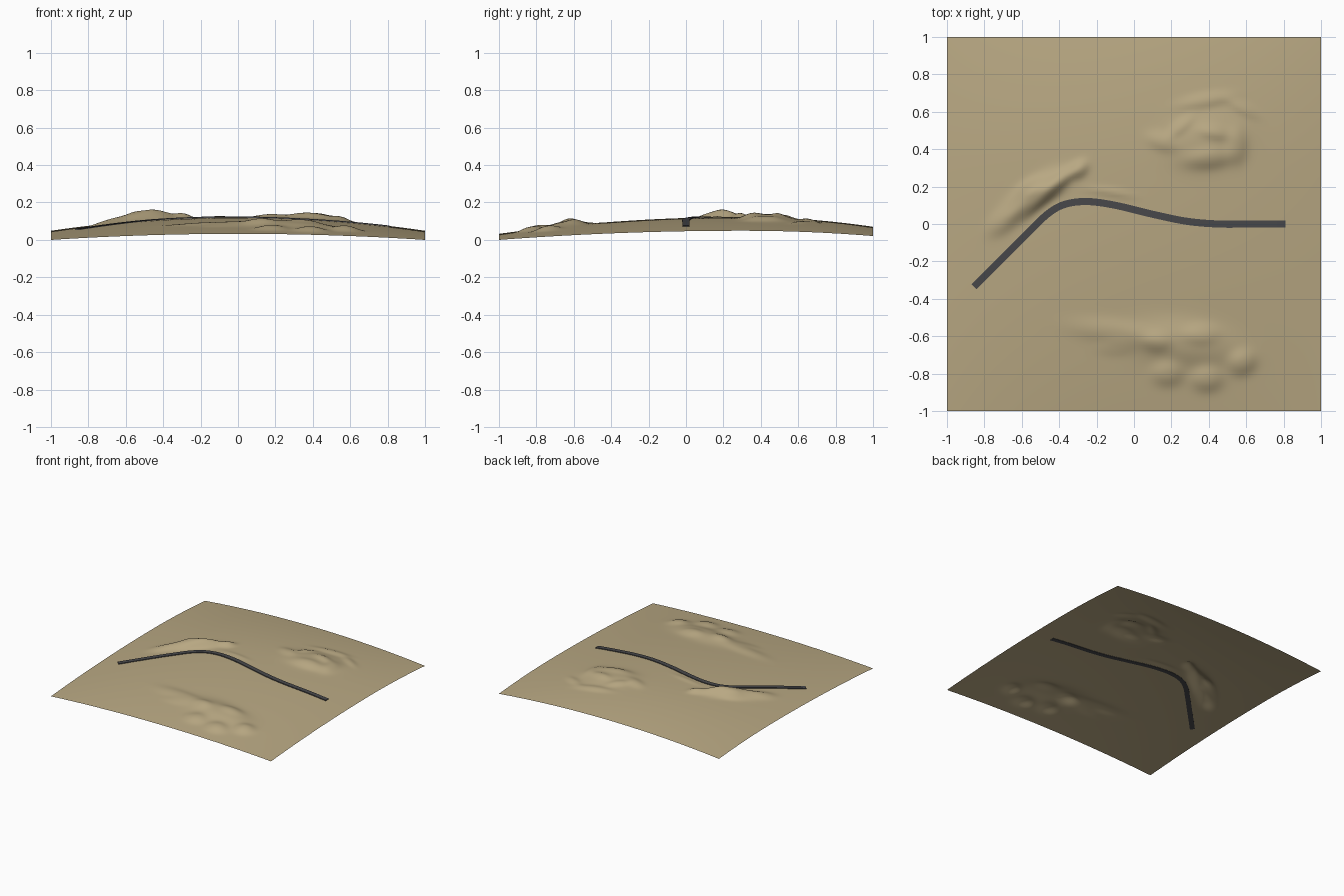
import bpy, bmesh, math
from mathutils import Vector

if "Cube" in bpy.data.objects:
    bpy.data.objects.remove(bpy.data.objects["Cube"])


def material(name, rgb):
    m = bpy.data.materials.new(name)
    m.diffuse_color = (*rgb, 1)
    m.use_nodes = True
    m.node_tree.nodes["Principled BSDF"].inputs["Base Color"].default_value = m.diffuse_color
    return m


SAND = material("sand", (0.48, 0.39, 0.225))
ASPHALT = material("asphalt", (0.065, 0.065, 0.07))

# Bumps: x, y, half length, half width, angle in degrees, height
BUMPS = [
    # north-west ridge
    (-0.53, 0.15, 0.17, 0.065, 36, 0.046), (-0.40, 0.23, 0.12, 0.035, 38, 0.022),
    (-0.70, 0.01, 0.09, 0.05, 40, 0.016), (-0.29, 0.29, 0.05, 0.035, 45, 0.020),
    (-0.55, 0.19, 0.07, 0.04, 30, 0.012), (-0.13, 0.165, 0.12, 0.025, -8, 0.008),
    # north-east mound
    (0.38, 0.45, 0.19, 0.13, 10, 0.027), (0.40, 0.35, 0.13, 0.05, 5, 0.016),
    (0.15, 0.44, 0.08, 0.045, -20, 0.013), (0.25, 0.52, 0.08, 0.03, 40, 0.010),
    (0.43, 0.49, 0.08, 0.035, -10, 0.012), (0.55, 0.42, 0.05, 0.09, 0, 0.015),
    (0.38, 0.66, 0.14, 0.035, 10, 0.012), (0.58, 0.62, 0.09, 0.03, -30, 0.010),
    # southern mound
    (0.28, -0.64, 0.26, 0.11, -8, 0.028), (-0.10, -0.58, 0.22, 0.06, -8, 0.013),
    (0.18, -0.80, 0.08, 0.06, 0, 0.020), (0.39, -0.83, 0.08, 0.06, 0, 0.022),
    (0.58, -0.74, 0.07, 0.06, 30, 0.022), (0.12, -0.63, 0.07, 0.05, 0, 0.013),
    (0.36, -0.59, 0.09, 0.05, 0, 0.013), (-0.10, -0.66, 0.10, 0.04, 0, 0.006),
]


def bump(x, y, b):
    bx, by, a, w, deg, h = b
    c, s = math.cos(math.radians(deg)), math.sin(math.radians(deg))
    u, v = ((x - bx) * c + (y - by) * s) / a, (-(x - bx) * s + (y - by) * c) / w
    return h * math.exp(-(u * u + v * v) ** 1.3)


def dome(x, y):
    t = (y - 0.3) ** 2
    mid = 0.122 - t * (0.053 if y < 0.3 else 0.106)
    edge = 0.049 - t * (0.029 if y < 0.3 else 0.058)
    return mid + (edge - mid) * x * x


# Road centre line: smooth curve through a few points
PTS = [(-1.0, -0.485), (-0.855, -0.335), (-0.70, -0.18), (-0.56, -0.04), (-0.46, 0.055),
       (-0.37, 0.105), (-0.25, 0.12), (-0.10, 0.10), (0.10, 0.052), (0.28, 0.015),
       (0.45, 0.0), (0.63, 0.0), (0.81, 0.0), (1.0, 0.0)]
PTS = [Vector(p) for p in PTS]
path = []
for a, b, c, d in zip(PTS, PTS[1:], PTS[2:], PTS[3:]):
    for i in range(12):
        t = i / 12
        path.append(0.5 * (2 * b + (c - a) * t + (2 * a - 5 * b + 4 * c - d) * t * t
                           + (3 * b - a - 3 * c + d) * t ** 3))
path.append(PTS[-2])


def height(x, y):
    hills = sum(bump(x, y, b) for b in BUMPS)
    # hills fade out beside the road
    dist = min((p - Vector((x, y))).length for p in path[::2])
    k = min(max((dist - 0.025) / 0.05, 0), 1)
    return dome(x, y) + hills * k * k * (3 - 2 * k)


def finish(bm, name, mat):
    me = bpy.data.meshes.new(name)
    bm.to_mesh(me)
    bm.free()
    me.materials.append(mat)
    ob = bpy.data.objects.new(name, me)
    bpy.context.collection.objects.link(ob)
    return ob


# Terrain: displaced sheet
bm = bmesh.new()
bmesh.ops.create_grid(bm, x_segments=120, y_segments=120, size=1)
for v in bm.verts:
    v.co.z = height(v.co.x, v.co.y)
low = min(v.co.z for v in bm.verts)
for v in bm.verts:
    v.co.z -= low
for f in bm.faces:
    f.smooth = True
finish(bm, "terrain", SAND)

# Road: thin strip that follows the ground
bm = bmesh.new()
rings = []
for i, p in enumerate(path):
    d = (path[min(i + 1, len(path) - 1)] - path[max(i - 1, 0)]).normalized()
    side = Vector((-d.y, d.x)) * 0.019
    z = dome(p.x, p.y) - low
    rings.append([bm.verts.new((p.x + s * side.x, p.y + s * side.y, z + h))
                  for s, h in ((-1, -0.002), (1, -0.002), (1, 0.006), (-1, 0.006))])
for r, q in zip(rings, rings[1:]):
    for j in range(4):
        bm.faces.new((r[j], r[(j + 1) % 4], q[(j + 1) % 4], q[j]))
bm.faces.new(rings[0])
bm.faces.new(rings[-1])
bmesh.ops.recalc_face_normals(bm, faces=bm.faces)
finish(bm, "road", ASPHALT)
